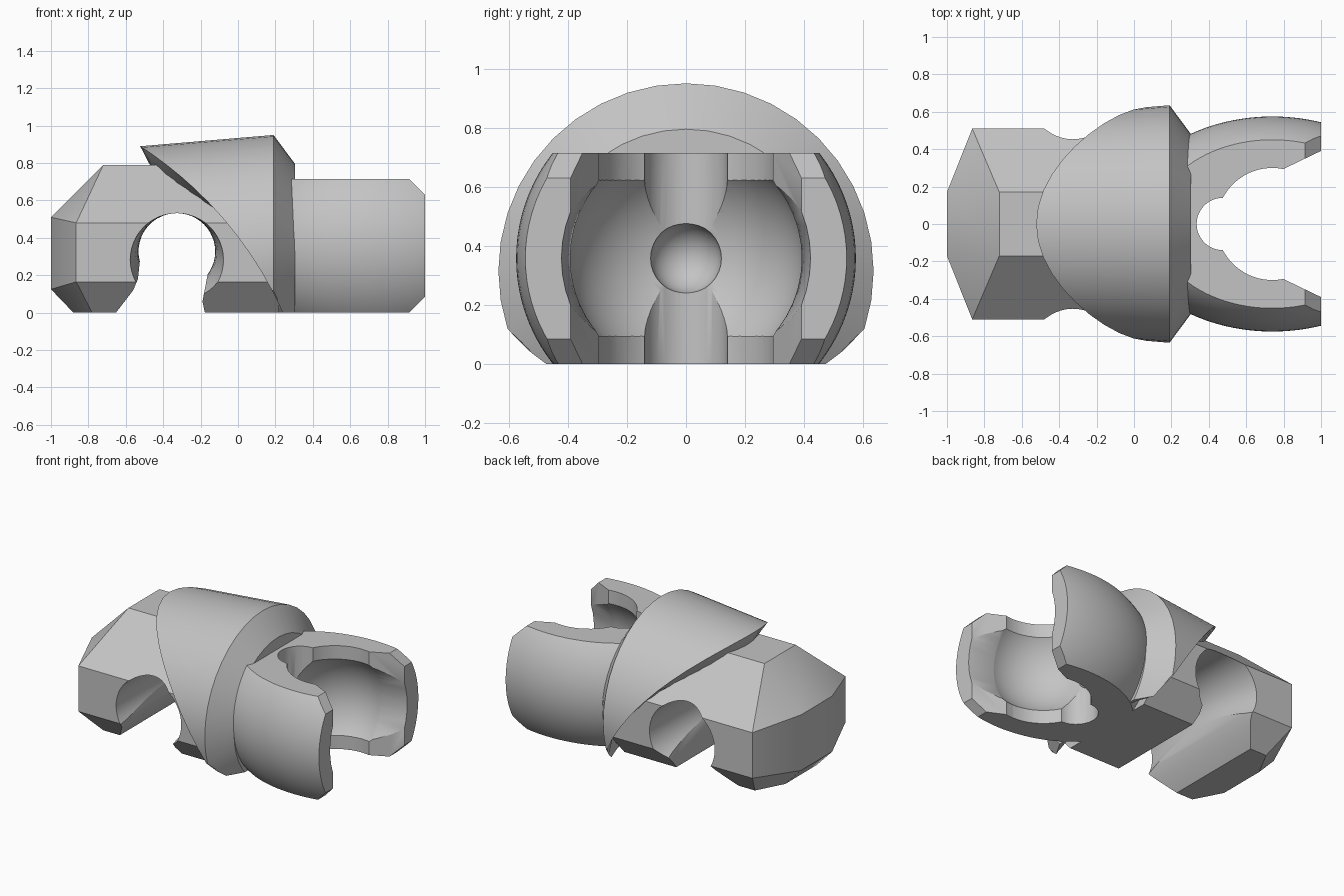
import bpy, bmesh, math
from mathutils import Matrix, Vector

if "Cube" in bpy.data.objects:
    bpy.data.objects.remove(bpy.data.objects["Cube"], do_unlink=True)

grey = bpy.data.materials.new("plain_grey")
grey.use_nodes = True
grey.diffuse_color = (0.55, 0.55, 0.55, 1)
grey.node_tree.nodes["Principled BSDF"].inputs["Base Color"].default_value = grey.diffuse_color


def finish(name, bm):
    bmesh.ops.recalc_face_normals(bm, faces=bm.faces)
    mesh = bpy.data.meshes.new(name)
    bm.to_mesh(mesh)
    bm.free()
    mesh.materials.append(grey)
    ob = bpy.data.objects.new(name, mesh)
    bpy.context.collection.objects.link(ob)
    return ob


def hull(name, points):
    bm = bmesh.new()
    for p in points:
        bm.verts.new(p)
    res = bmesh.ops.convex_hull(bm, input=bm.verts)
    loose = [v for v in bm.verts if not v.link_faces]
    bmesh.ops.delete(bm, geom=loose, context="VERTS")
    bmesh.ops.dissolve_limit(bm, angle_limit=0.01, verts=bm.verts, edges=bm.edges)
    return finish(name, bm)


def loft(name, rings):
    """Skin a list of equal rings and close both ends with fans."""
    bm = bmesh.new()
    rows = [[bm.verts.new(p) for p in ring] for ring in rings]
    n = len(rows[0])
    for a, b in zip(rows, rows[1:]):
        for i in range(n):
            j = (i + 1) % n
            bm.faces.new((a[i], a[j], b[j], b[i]))
    for row in (rows[0], rows[-1]):
        c = bm.verts.new(sum((v.co for v in row), Vector()) / n)
        for i in range(n):
            bm.faces.new((row[i], row[(i + 1) % n], c))
    return finish(name, bm)


def prism(name, profile, depth):
    """Extrude an (x, z) outline both ways along y."""
    bm = bmesh.new()
    a, b = [[bm.verts.new((x, s * depth, z)) for x, z in profile] for s in (-1, 1)]
    n = len(a)
    bm.faces.new(a)
    bm.faces.new(b)
    for i in range(n):
        j = (i + 1) % n
        bm.faces.new((a[i], a[j], b[j], b[i]))
    return finish(name, bm)


def ball(name, centre, radii, seg=64):
    bm = bmesh.new()
    bmesh.ops.create_uvsphere(bm, u_segments=seg, v_segments=seg // 2, radius=1)
    bm.transform(Matrix.Translation(centre) @ Matrix.Diagonal((*radii, 1)))
    return finish(name, bm)


def cone(name, centre, r1, r2, depth, axis="Z"):
    bm = bmesh.new()
    bmesh.ops.create_cone(bm, cap_ends=True, segments=48, radius1=r1, radius2=r2, depth=depth)
    turn = Matrix.Rotation(math.pi / 2, 4, "Y") if axis == "X" else Matrix()
    bm.transform(Matrix.Translation(centre) @ turn)
    return finish(name, bm)


def boolean(ob, cutter, op="DIFFERENCE", keep=False):
    mod = ob.modifiers.new("cut", "BOOLEAN")
    mod.object, mod.operation, mod.solver = cutter, op, "EXACT"
    graph = bpy.context.evaluated_depsgraph_get()
    mesh = bpy.data.meshes.new_from_object(ob.evaluated_get(graph))
    ob.modifiers.clear()
    ob.data = mesh
    if not keep:
        bpy.data.objects.remove(cutter, do_unlink=True)


# Faceted head block, mirrored in y
half = [(-0.72, 0.17, 0.79), (0.0, 0.17, 0.79), (-1, 0.17, 0.51), (-1, 0.17, 0.125),
        (-0.865, 0.51, 0.48), (-0.865, 0.51, 0.165), (-0.88, 0.17, 0), (-0.78, 0.36, 0),
        (0.22, 0.51, 0.48), (0.22, 0.51, 0.165), (0.22, 0.36, 0), (0.22, 0.17, 0.6)]
head = hull("head_block", [(x, s * y, z) for x, y, z in half for s in (-1, 1)])

# Flared cross hole, open to the bottom
rings = []
for k in range(-6, 7):
    y = k / 10
    r = 0.205 + 0.17 * y * y
    rings.append([(-0.327 + r * math.cos(t), y, 0.532 - r + r * math.sin(t))
                  for t in (math.tau * i / 48 for i in range(48))])
boolean(head, loft("hole_cutter", rings))
boolean(head, prism("slot_cutter", [(-0.52, 0.32), (-0.535, 0.18), (-0.56, 0.12), (-0.66, -0.01),
                                    (-0.175, -0.01), (-0.19, 0.06), (-0.14, 0.32)], 0.7))


# Conical collar with an arched slanting rear edge
MID = 0.315


def collar_radius(x):
    if x < 0.19:
        return 0.575 + 0.0845 * (x + 0.52)
    return 0.635 - 1.348 * (x - 0.19)


def rear_edge(t):
    x = 0.0
    for _ in range(30):
        z = MID + collar_radius(x) * math.cos(t)
        x = 0.5 * x + 0.5 * min(0.29, -1.634 + math.sqrt(2.05 ** 2 - (z + 0.833) ** 2))
    return x


def on_ring(x, r, t):
    return (x, r * math.sin(t), MID + r * math.cos(t))


angles = [math.tau * i / 40 for i in range(40)]
rear = [(t, rear_edge(t)) for t in angles]
collar = loft("collar", [
    [on_ring(min(x + 0.08, 0.298), min(0.42, collar_radius(x) - 0.07), t) for t, x in rear],
    [on_ring(x, collar_radius(x), t) for t, x in rear],
    [on_ring(max(x + 0.004, 0.19), collar_radius(max(x + 0.004, 0.19)), t) for t, x in rear],
    [on_ring(0.305, 0.48, t) for t in angles]])
boolean(collar, prism("floor_cutter", [(-2, 0), (2, 0), (2, -1), (-2, -1)], 2))

# Barrel shaped socket cup, trimmed flat with chamfered mouth
cup = ball("socket_cup", (0.74, 0, 0.358), (0.8, 0.575, 0.575), 96)
boolean(cup, prism("trim", [(0.22, 0), (0.915, 0), (1, 0.085), (1, 0.63), (0.915, 0.715), (0.22, 0.715)], 1),
        "INTERSECT")

# Socket hollow, its top and bottom openings, and the widened mouth
boolean(cup, ball("hollow_cutter", (0.74, 0, 0.358), (0.4, 0.4, 0.4)))
boolean(cup, cone("opening_cutter", (0.74, 0, 0.36), 0.3, 0.3, 1.2))
boolean(cup, cone("mouth_cutter", (0.9, 0, 0.358), 0.38, 0.43, 0.3, "X"))
boolean(cup, hull("flare_cutter", [(x, s * y, z) for x, y in ((0.78, 0.285), (0.915, 0.285), (1.04, 0.41))
                                   for s in (-1, 1) for z in (-0.2, 0.9)]))
boolean(cup, cone("notch_cutter", (0.475, 0, 0.36), 0.14, 0.14, 1.2))

# Round dimple at the back of the socket
dimple = ball("dimple_cutter", (0.36, 0, 0.358), (0.12, 0.12, 0.12), 32)
boolean(collar, dimple, keep=True)
boolean(cup, dimple)

for ob in (head, collar, cup):
    bpy.ops.object.select_all(action="DESELECT")
    ob.select_set(True)
    bpy.context.view_layer.objects.active = ob
    bpy.ops.object.shade_smooth_by_angle(angle=math.radians(25))
